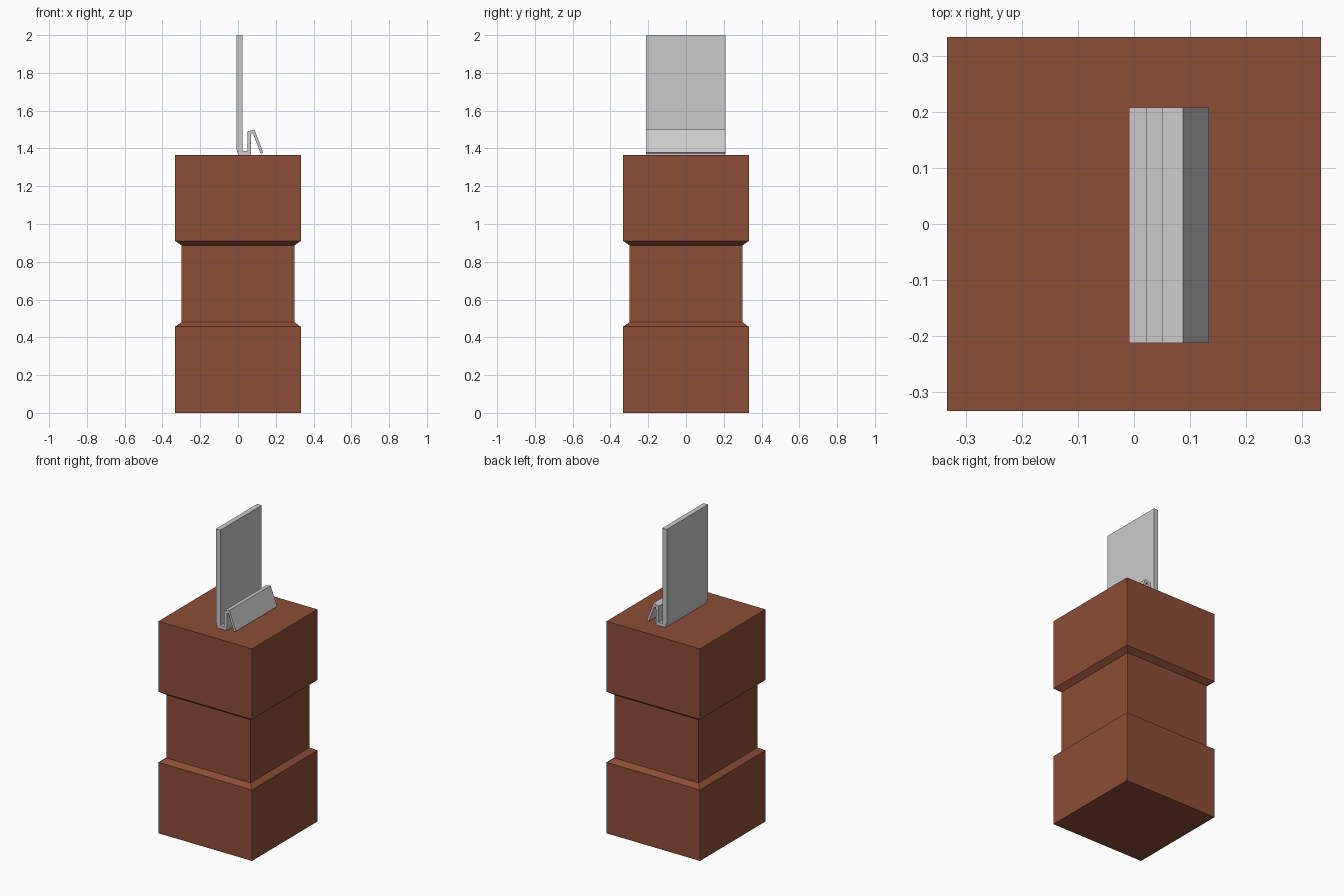
import bpy, bmesh

if "Cube" in bpy.data.objects:
    bpy.data.objects.remove(bpy.data.objects["Cube"])


def finish(name, bm, material=None):
    bmesh.ops.recalc_face_normals(bm, faces=bm.faces)
    mesh = bpy.data.meshes.new(name)
    bm.to_mesh(mesh)
    bm.free()
    obj = bpy.data.objects.new(name, mesh)
    bpy.context.collection.objects.link(obj)
    if material:
        mesh.materials.append(material)
    return obj


def square_stack(name, profile, material):
    """Stack square rings given as (half width, height)."""
    bm = bmesh.new()
    rings = [[bm.verts.new((sx * r, sy * r, z))
              for sx, sy in ((-1, -1), (1, -1), (1, 1), (-1, 1))]
             for r, z in profile]
    for a, b in zip(rings, rings[1:]):
        for i in range(4):
            j = (i + 1) % 4
            bm.faces.new((a[i], a[j], b[j], b[i]))
    bm.faces.new(rings[0])
    bm.faces.new(rings[-1])
    return finish(name, bm, material)


def extrude_profile(name, points, y0, y1):
    """Extrude a closed x-z outline along y."""
    bm = bmesh.new()
    face = bm.faces.new([bm.verts.new((x, y0, z)) for x, z in points])
    result = bmesh.ops.extrude_face_region(bm, geom=[face])
    verts = [g for g in result["geom"] if isinstance(g, bmesh.types.BMVert)]
    bmesh.ops.translate(bm, verts=verts, vec=(0, y1 - y0, 0))
    return finish(name, bm)


brown = bpy.data.materials.new("red_brown")
brown.diffuse_color = (0.27, 0.075, 0.038, 1)
brown.use_nodes = True
brown.node_tree.nodes["Principled BSDF"].inputs["Base Color"].default_value = brown.diffuse_color

# Square block with a recessed waist
square_stack("block_body", [
    (0.333, 0.0), (0.333, 0.457), (0.299, 0.48),
    (0.299, 0.887), (0.333, 0.911), (0.333, 1.365)], brown)

# Upright plate with its bent spring clip, one continuous strip
extrude_profile("plate_clip", [
    (-0.009, 2.0), (-0.009, 1.40), (0.0, 1.368), (0.068, 1.368),
    (0.070, 1.478), (0.079, 1.48), (0.120, 1.372), (0.134, 1.378),
    (0.087, 1.50), (0.050, 1.49), (0.050, 1.386), (0.023, 1.386),
    (0.023, 2.0)], -0.212, 0.208)
# Thin foot seating the clip on the block
bpy.ops.mesh.primitive_cube_add(size=1, location=(0.034, -0.002, 1.3665))
foot = bpy.context.object
foot.name = "clip_foot"
foot.scale = (0.066, 0.418, 0.005)
